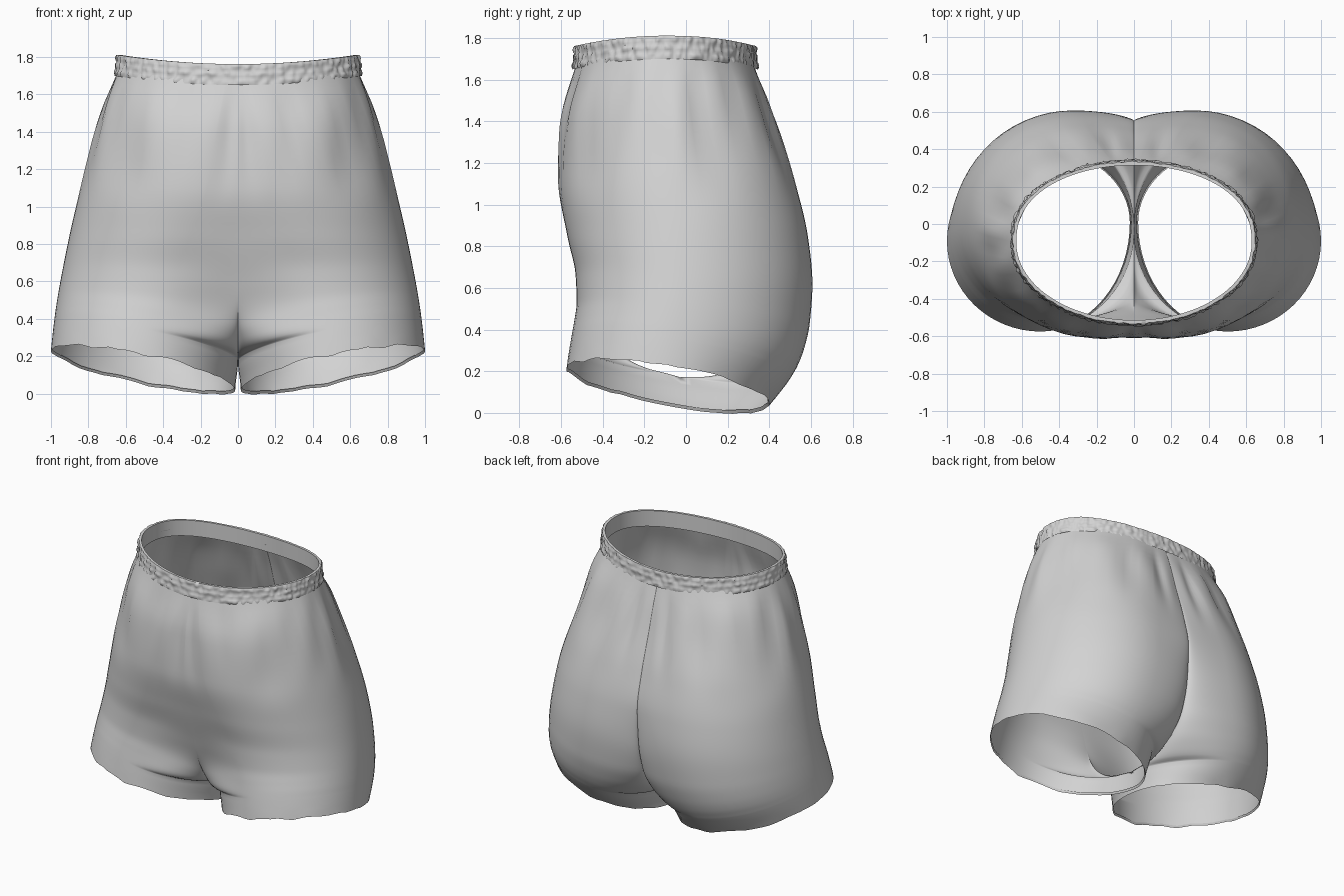
import bpy, bmesh, math
from mathutils import Vector, noise

old = bpy.data.objects.get("Cube")
if old:
    bpy.data.objects.remove(old, do_unlink=True)

# One plain cloth colour
cloth = bpy.data.materials.new("light_grey_cloth")
cloth.use_nodes = True
GREY = (0.65, 0.65, 0.65, 1)
cloth.diffuse_color = GREY
cloth.node_tree.nodes["Principled BSDF"].inputs["Base Color"].default_value = GREY

HEM, CROTCH, WAIST = 0.13, 0.27, 1.7
# Cross-section measures of one half, from hem to waist
LEVELS = (HEM, CROTCH, 0.29, 0.33, 0.4, 0.5, 0.65, 0.85, 1.1, 1.4, WAIST)
TRACKS = {
    "side_x": (1.0, 0.987, 0.985, 0.981, 0.973, 0.96, 0.937, 0.9, 0.84, 0.75, 0.635),
    "side_y": (-0.09, -0.06, -0.056, -0.05, -0.04, -0.03, -0.02, -0.02, -0.04, -0.07, -0.1),
    "front_x": (0.5, 0.48, 0.477, 0.47, 0.45, 0.42, 0.37, 0.28, 0.18, 0.12, 0.06),
    "front_y": (-0.575, -0.555, -0.552, -0.546, -0.536, -0.525, -0.53, -0.57, -0.61, -0.595, -0.52),
    "front_seam": (0.01, -0.03, -0.2, -0.31, -0.4, -0.46, -0.507, -0.562, -0.609, -0.595, -0.52),
    "back_x": (0.48, 0.45, 0.445, 0.435, 0.41, 0.37, 0.33, 0.3, 0.27, 0.2, 0.1),
    "back_y": (0.4, 0.502, 0.514, 0.537, 0.567, 0.594, 0.607, 0.585, 0.525, 0.42, 0.315),
    "back_seam": (0.01, -0.03, 0.1, 0.22, 0.36, 0.47, 0.53, 0.55, 0.5, 0.405, 0.31),
}


def smooth(t):
    t = min(max(t, 0), 1)
    return t * t * (3 - 2 * t)


def track(name, level):
    """Monotone cubic through the keys of one measure."""
    v = TRACKS[name]
    last = len(LEVELS) - 1
    slope = [(v[i + 1] - v[i]) / (LEVELS[i + 1] - LEVELS[i]) for i in range(last)]

    def tangent(i):
        if i == 0 or i == last:
            return slope[min(i, last - 1)]
        a, b = slope[i - 1], slope[i]
        return 2 * a * b / (a + b) if a * b > 0 else 0

    i = max(k for k in range(last) if LEVELS[k] <= level or k == 0)
    h = LEVELS[i + 1] - LEVELS[i]
    t = (level - LEVELS[i]) / h
    s = smooth(t)
    return (v[i] * (1 - s) + v[i + 1] * s
            + h * t * (1 - t) * ((1 - t) * tangent(i) - t * tangent(i + 1)))


def seam_track(name, level):
    """Below the crotch front and back meet on one straight inner seam."""
    if level <= CROTCH:
        low, high = TRACKS[name][:2]
        return low + (high - low) * (level - HEM) / (CROTCH - HEM)
    return track(name, level)


def waist_rise(x):
    return 0.05 * (x / 0.64) ** 2


def slice_points(level, steps=16):
    """Centre front, round the side, to centre back."""
    m = {n: (seam_track if "seam" in n else track)(n, level) for n in TRACKS}
    inner = 0.015 * smooth((CROTCH - level) / (CROTCH - HEM))
    # each quarter: pivot, x radius, y radius, start angle
    quarters = (
        (m["front_x"], m["front_seam"], m["front_x"] - inner, m["front_seam"] - m["front_y"], 2),
        (m["front_x"], m["side_y"], m["side_x"] - m["front_x"], m["side_y"] - m["front_y"], 3),
        (m["back_x"], m["side_y"], m["side_x"] - m["back_x"], m["back_y"] - m["side_y"], 0),
        (m["back_x"], m["back_seam"], m["back_x"] - inner, m["back_y"] - m["back_seam"], 1),
    )
    # the front turns from a round inner leg into a smooth saddle
    saddle = smooth((level - 0.29) / 0.26)
    pts = []
    for q, (cx, cy, rx, ry, start) in enumerate(quarters):
        for k in range(steps + (q == 3)):
            a = (start + k / steps) * math.pi / 2
            c, s = math.cos(a), math.sin(a)
            if q == 0:
                s += saddle * (-smooth(1 + c) - s)
            pts.append(Vector((cx + rx * c, cy + ry * s, 0)))
    pts[0].x = pts[-1].x = inner
    # tilt of the leg openings, rise of the waist, and gathered folds
    tilt = 1 - smooth((level - HEM) / 0.75)
    gather = smooth((level - 0.95) / 0.5) * (1 - 0.8 * smooth((level - 1.5) / 0.18))
    for p in pts:
        slant = 0.1 * (p.x - 0.5) / 0.5 - 0.08 * (p.y + 0.09) / 0.48
        p.z = level + tilt * slant + waist_rise(p.x) * smooth((level - 1.2) / 0.5)
        out = Vector((p.x, p.y + 0.1, 0)).normalized()
        fold = noise.noise(Vector((out.x * 6, out.y * 6, level * 1.5)))
        sides = 0.3 + 0.7 * abs(out.x)
        p += out * fold * gather * sides * 0.045
        # slightly wavy hem edge
        p.z += 0.016 * noise.noise(p * 9) * smooth((0.2 - level) / 0.07) * smooth(p.x / 0.2)
    return pts


def grid_object(name, rows, closed=False):
    """Skin a list of point rows into a smooth sheet."""
    bm = bmesh.new()
    grid = [[bm.verts.new(p) for p in row] for row in rows]
    for a, b in zip(grid, grid[1:]):
        n = len(a)
        for i in range(n if closed else n - 1):
            j = (i + 1) % n
            bm.faces.new((a[i], a[j], b[j], b[i]))
    bmesh.ops.remove_doubles(bm, verts=bm.verts, dist=0.0002)
    bmesh.ops.dissolve_degenerate(bm, edges=bm.edges, dist=0.0001)
    mesh = bpy.data.meshes.new(name)
    bm.to_mesh(mesh)
    bm.free()
    mesh.materials.append(cloth)
    ob = bpy.data.objects.new(name, mesh)
    bpy.context.collection.objects.link(ob)
    for other in bpy.context.selected_objects:
        other.select_set(False)
    ob.select_set(True)
    bpy.context.view_layer.objects.active = ob
    bpy.ops.object.shade_smooth_by_angle(angle=math.radians(50))
    return ob


# Shorts body: one half with its turned-in hem, mirrored
LEG_ROWS, BODY_ROWS = 5, 48
levels = [HEM + (CROTCH - HEM) * i / LEG_ROWS for i in range(LEG_ROWS)]
levels += [CROTCH + (WAIST - CROTCH) * (i / BODY_ROWS) ** 1.6 for i in range(BODY_ROWS + 1)]
rows = [slice_points(level) for level in levels]
centre = Vector((0.5, -0.09, 0.13))
turned_in = [centre + (p - centre) * 0.985 + Vector((0, 0, 0.015)) for p in rows[0]]
body = grid_object("shorts_body", [turned_in] + rows)
mirror = body.modifiers.new("mirror", "MIRROR")
mirror.use_clip = True
mirror.merge_threshold = 0.0005

# Elastic waistband: upright pleats pinched by stitch lines
COLS, BANDS, HEIGHT = 360, 12, 0.112


def band_point(i, t, offset):
    a = 2 * math.pi * i / COLS
    s = math.sin(a)
    y = 0.42 * (s if s < 0 else s ** 0.85)
    out = Vector((math.cos(a), s, 0))
    x = 0.635 * out.x
    return Vector((x, y - 0.1, 1.65 + HEIGHT * t + waist_rise(x))) + out * offset


def pucker(i, t):
    bulge = abs(math.sin(math.pi * t * 3)) ** 0.6
    pleat = noise.noise(Vector((i * 0.37, t * 2.5, 0)))
    return 0.012 + 0.012 * (1 - t) + 0.003 * bulge + 0.014 * pleat * (0.4 + 0.6 * bulge)


outside = [[band_point(i, r / BANDS, pucker(i, r / BANDS)) for i in range(COLS)]
           for r in range(BANDS + 1)]
inside = [[band_point(i, t, -0.006) for i in range(COLS)] for t in (1, 0.5, 0)]
grid_object("waistband", outside + inside, closed=True)
